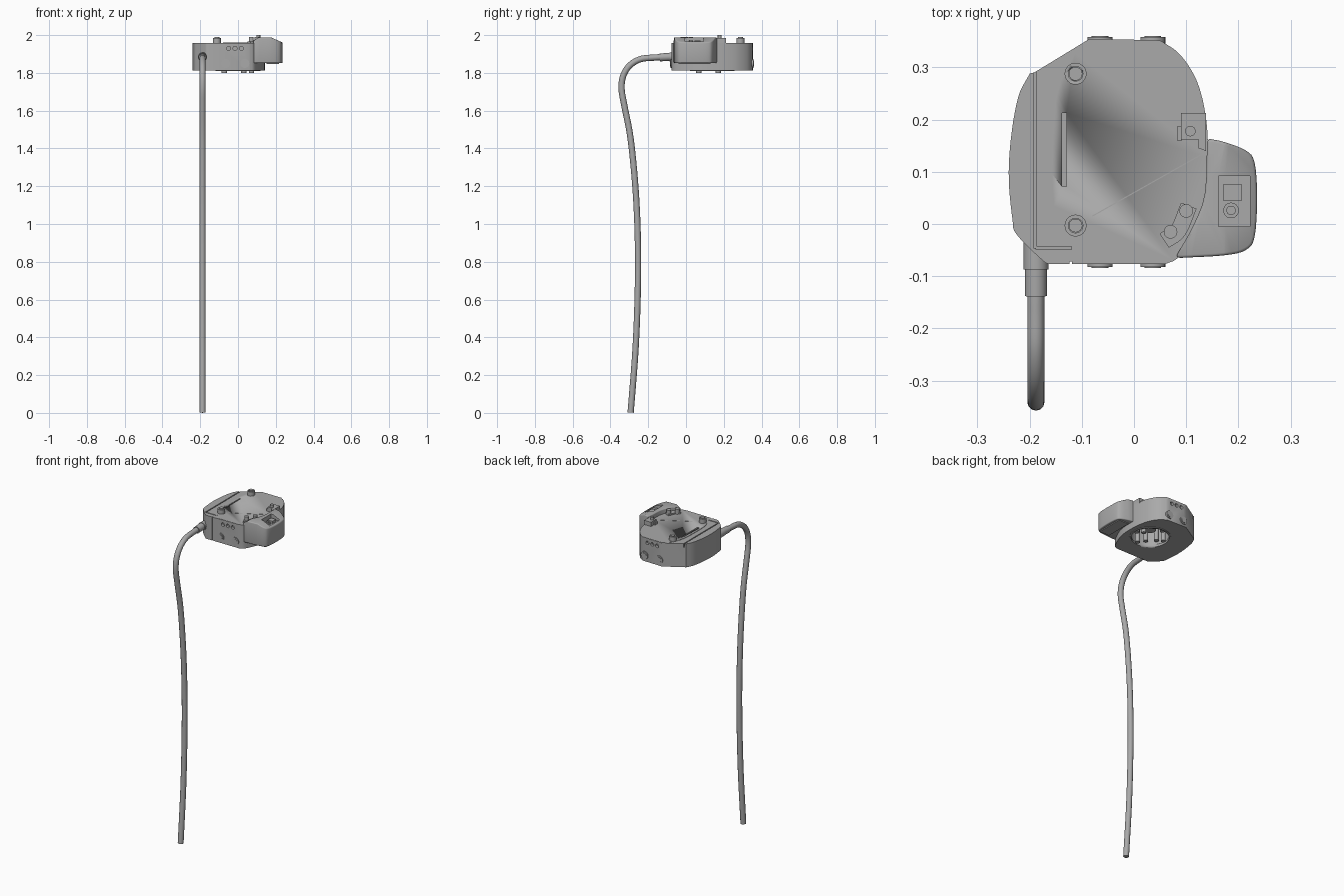
import bpy, bmesh, math
from mathutils import Vector

cube = bpy.data.objects.get("Cube")
if cube:
    bpy.data.objects.remove(cube)

grey = bpy.data.materials.new("plain grey")
grey.use_nodes = True
grey.diffuse_color = (0.4, 0.4, 0.4, 1)
grey.node_tree.nodes["Principled BSDF"].inputs["Base Color"].default_value = (0.4, 0.4, 0.4, 1)

BOTTOM, TOP = 1.812, 1.957


def spline(pts, steps=5):
    """Smooth open chain through the given points."""
    p = [Vector(q) for q in pts]
    p = [2 * p[0] - p[1]] + p + [2 * p[-1] - p[-2]]
    out = []
    for a, b, c, d in zip(p, p[1:], p[2:], p[3:]):
        for i in range(steps):
            t = i / steps
            out.append(0.5 * (2 * b + (c - a) * t + (2 * a - 5 * b + 4 * c - d) * t ** 2
                              + (3 * b - a - 3 * c + d) * t ** 3))
    return out + [p[-2]]


def finish(name, bm):
    bmesh.ops.recalc_face_normals(bm, faces=bm.faces)
    mesh = bpy.data.meshes.new(name)
    bm.to_mesh(mesh)
    bm.free()
    ob = bpy.data.objects.new(name, mesh)
    bpy.context.collection.objects.link(ob)
    mesh.materials.append(grey)
    return ob


def activate(ob):
    bpy.ops.object.select_all(action='DESELECT')
    ob.select_set(True)
    bpy.context.view_layer.objects.active = ob


def smooth(ob):
    activate(ob)
    bpy.ops.object.shade_smooth_by_angle(angle=math.radians(35))
    return ob


def prism_mesh(outline, z0, z1):
    bm = bmesh.new()
    base = bm.faces.new([bm.verts.new((p[0], p[1], z0)) for p in outline])
    ext = bmesh.ops.extrude_face_region(bm, geom=[base])
    for v in ext["geom"]:
        if isinstance(v, bmesh.types.BMVert):
            v.co.z = z1
    return bm


def prism(name, outline, z0, z1):
    return smooth(finish(name, prism_mesh(outline, z0, z1)))


def box(name, x0, x1, y0, y1, z0, z1):
    return prism(name, [(x0, y0), (x1, y0), (x1, y1), (x0, y1)], z0, z1)


def rod(name, start, end, radius, sides=24):
    a, b = Vector(start), Vector(end)
    bm = bmesh.new()
    bmesh.ops.create_cone(bm, cap_ends=True, segments=sides, radius1=radius,
                          radius2=radius, depth=(b - a).length)
    bm.transform((b - a).to_track_quat('Z', 'Y').to_matrix().to_4x4())
    bmesh.ops.translate(bm, verts=bm.verts, vec=(a + b) / 2)
    return smooth(finish(name, bm))


def peg(name, x, y, radius, z0, z1):
    return rod(name, (x, y, z0), (x, y, z1), radius)


def cut(target, cutter):
    activate(target)
    mod = target.modifiers.new("cut", 'BOOLEAN')
    mod.operation, mod.solver, mod.object = 'DIFFERENCE', 'EXACT', cutter
    bpy.ops.object.modifier_apply(modifier=mod.name)
    bpy.data.objects.remove(cutter)


# Housing
right_arc = spline([(0.06, -0.077), (0.088, -0.06), (0.122, 0.01), (0.139, 0.075), (0.142, 0.14),
                    (0.137, 0.21), (0.12, 0.275), (0.088, 0.325), (0.05, 0.352)])
left_arc = spline([(-0.2, 0.288), (-0.222, 0.243), (-0.236, 0.163), (-0.24, 0.086),
                   (-0.233, 0.01), (-0.225, -0.02), (-0.175, -0.07), (-0.16, -0.077)])
housing = prism("housing", right_arc + [Vector((-0.085, 0.355)), Vector((-0.19, 0.291))] + left_arc, BOTTOM, TOP)

# Grooves that part the side cover from the housing, and the top slot
cut(housing, box("cutter", -0.193, -0.187, -0.046, 0.32, 1.935, 2))
cut(housing, box("cutter", -0.188, -0.12, -0.049, -0.043, 1.935, 2))
cut(housing, box("cutter", -0.124, -0.119, -0.09, -0.072, 1.8, 2))
cut(housing, box("cutter", -0.138, -0.129, 0.072, 0.213, 1.94, 2))

# Round opening in the underside with coil pegs inside
CX, CY = 0.0, 0.14
cut(housing, peg("cutter", CX, CY, 0.112, 1.7, 1.92))
rim = peg("opening_rim", CX, CY, 0.118, BOTTOM - 0.003, BOTTOM + 0.012)
cut(rim, peg("cutter", CX, CY, 0.107, 1.7, 1.9))
peg("inner_hub", CX, CY, 0.035, 1.86, 1.925)
for i in range(8):
    a = math.tau * i / 8 + 0.4
    x, y = CX + 0.078 * math.cos(a), CY + 0.078 * math.sin(a)
    peg("inner_peg", x, y, 0.014, 1.80 if i % 3 == 0 else 1.83, 1.925)

# Thin raised lid on the housing
lid_left = spline([(-0.08, 0.353), (-0.12, 0.318), (-0.147, 0.25), (-0.155, 0.17), (-0.155, 0.05),
                   (-0.137, -0.01), (-0.085, -0.075)])
lid = prism("top_lid", right_arc + lid_left, TOP - 0.001, TOP + 0.002)
cut(lid, box("cutter", -0.138, -0.129, 0.072, 0.213, 1.94, 2))

# Diagonal seam on the lid
seam_a, seam_b = Vector((-0.08, 0.015)), Vector((0.138, 0.138))
side = (seam_b - seam_a).orthogonal().normalized() * 0.001
prism("lid_seam", [seam_a - side, seam_b - side, seam_b + side, seam_a + side], TOP, TOP + 0.003)

# Top posts with hollow tips
for y in (-0.003, 0.288):
    post = peg("top_post", -0.112, y, 0.021, 1.95, 1.985)
    cut(post, peg("cutter", -0.112, y, 0.014, 1.98, 2))
    peg("post_tip", -0.112, y, 0.013, 1.95, 1.99)

# Curved pad with two pins
pad_path = spline([(0.058, -0.032), (0.085, -0.012), (0.105, 0.035)])
pad = []
for sign in (1, -1):
    row = []
    for i, p in enumerate(pad_path):
        d = (pad_path[min(i + 1, len(pad_path) - 1)] - pad_path[max(i - 1, 0)]).normalized()
        row.append(p + sign * 0.016 * Vector((-d.y, d.x)))
    pad += row if sign == 1 else row[::-1]
prism("pin_pad", pad, 1.95, 1.967)
for x, y in ((0.07, -0.015), (0.1, 0.025)):
    peg("pad_pin", x, y, 0.013, 1.95, 1.99)

# Latch block
prism("latch_block", [(0.09, 0.162), (0.124, 0.162), (0.124, 0.145), (0.138, 0.14), (0.138, 0.213), (0.09, 0.213)],
      1.95, 1.985)
box("latch_tab", 0.082, 0.092, 0.16, 0.187, 1.95, 1.975)
peg("latch_pin", 0.108, 0.178, 0.01, 1.95, 2.0)

# Control module
inner = spline([(0.14, 0.16), (0.136, 0.06), (0.115, 0.0), (0.08, -0.063)], 3)
outer = spline([(0.088, -0.065), (0.173, -0.06), (0.214, -0.05), (0.231, -0.025), (0.236, 0.05),
                (0.231, 0.118), (0.214, 0.141), (0.173, 0.157), (0.145, 0.163)], 4)
bm = prism_mesh(outer + inner, 1.852, 1.988)
for x in (0.11, 0.175):
    bmesh.ops.bisect_plane(bm, geom=bm.verts[:] + bm.edges[:] + bm.faces[:],
                           plane_co=(x, 0, 0), plane_no=(1, 0, 0))
for v in bm.verts:
    if v.co.z > 1.9:
        v.co.z -= 0.45 * max(0, v.co.x - 0.175) + 0.6 * max(0, 0.11 - v.co.x)
module = finish("control_module", bm)
bevel = module.modifiers.new("bevel", 'BEVEL')
bevel.width, bevel.segments, bevel.angle_limit = 0.012, 3, math.radians(45)
activate(module)
bpy.ops.object.modifier_apply(modifier=bevel.name)
cut(module, box("cutter", 0.162, 0.222, -0.005, 0.092, 1.958, 2.1))
smooth(module)
box("square_button", 0.172, 0.206, 0.044, 0.077, 1.95, 1.972)
peg("round_button", 0.186, 0.026, 0.015, 1.95, 1.966)
peg("round_button_cap", 0.186, 0.026, 0.009, 1.96, 1.972)
box("module_base_plate", 0.15, 0.218, -0.04, 0.13, 1.847, 1.855)

# Knobs and small sockets, front and back
for wall, out in ((-0.077, -1), (0.353, 1)):
    for x in (-0.065, 0.036):
        rod("knob_ring", (x, wall - out * 0.02, 1.85), (x, wall + out * 0.005, 1.85), 0.024)
        rod("knob", (x, wall, 1.85), (x, wall + out * 0.007, 1.85), 0.016)
    for x in (-0.05, -0.016, 0.018):
        cut(housing, rod("cutter", (x, wall - out * 0.015, 1.93), (x, wall + out * 0.02, 1.93), 0.011, 16))
smooth(housing)

# Cable with its strain relief
CABLE_X = -0.188
rod("cable_collar", (CABLE_X, -0.02, 1.885), (CABLE_X, -0.087, 1.885), 0.024)
rod("cable_sleeve", (CABLE_X, -0.08, 1.885), (CABLE_X, -0.138, 1.882), 0.021)
path = spline([(-0.1, 1.885), (-0.167, 1.881), (-0.24, 1.873), (-0.297, 1.84), (-0.332, 1.785), (-0.341, 1.715),
               (-0.325, 1.62), (-0.293, 1.45), (-0.267, 1.185), (-0.255, 0.92), (-0.255, 0.656),
               (-0.267, 0.34), (-0.293, 0.002)], 6)
curve = bpy.data.curves.new("cable", 'CURVE')
curve.dimensions, curve.bevel_depth, curve.bevel_resolution, curve.use_fill_caps = '3D', 0.0165, 4, True
line = curve.splines.new('POLY')
line.points.add(len(path) - 1)
for point, p in zip(line.points, path):
    point.co = (CABLE_X, p.x, p.y, 1)
cable = bpy.data.objects.new("cable", curve)
bpy.context.collection.objects.link(cable)
curve.materials.append(grey)
activate(cable)
bpy.ops.object.convert(target='MESH')
smooth(bpy.context.object)
